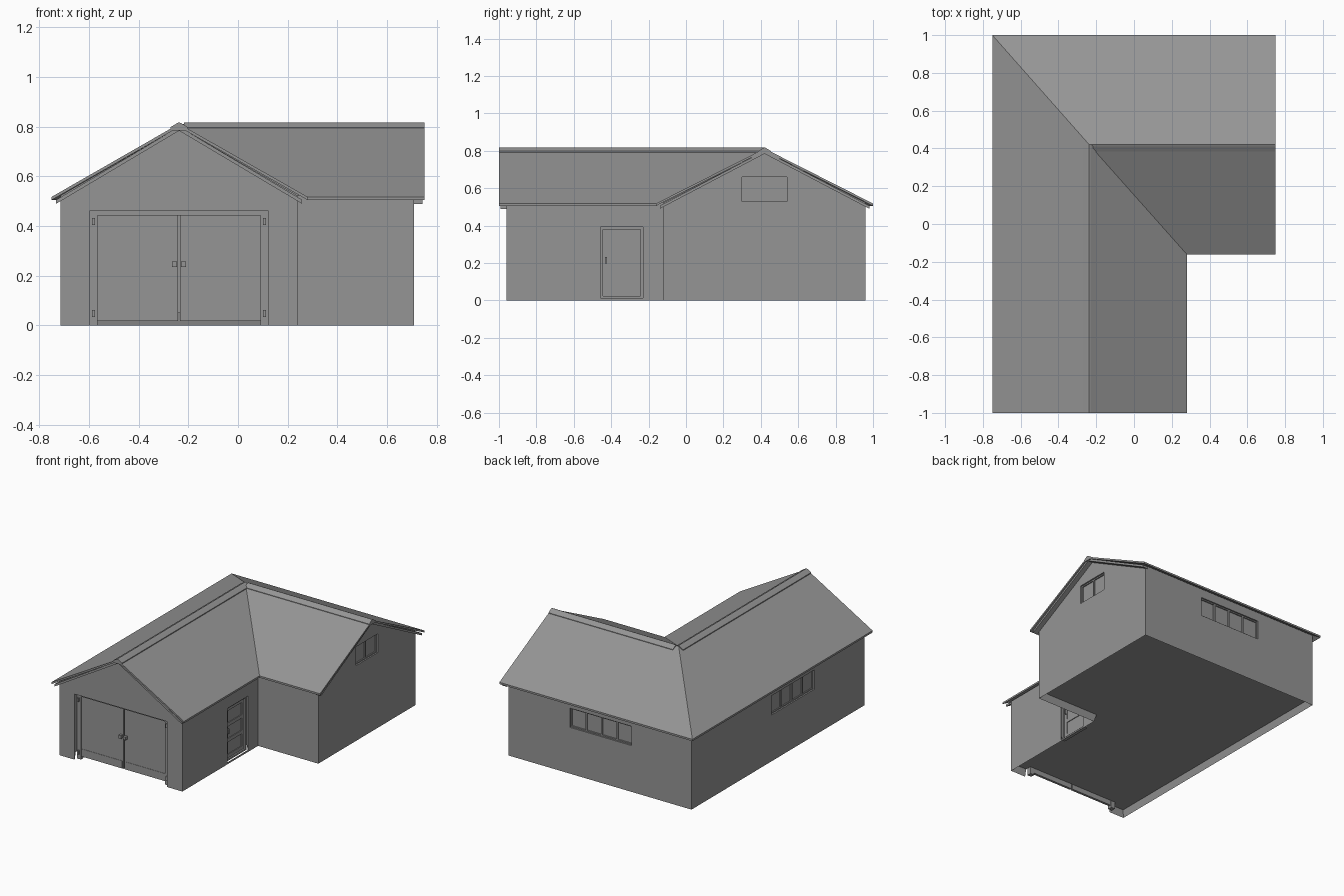
import bpy
import bmesh
from mathutils import Matrix, Vector

cube = bpy.data.objects.get("Cube")
if cube:
    bpy.data.objects.remove(cube, do_unlink=True)

grey = bpy.data.materials.new("plain_grey")
grey.use_nodes = True
colour = (0.3, 0.3, 0.3, 1)
grey.diffuse_color = colour
grey.node_tree.nodes["Principled BSDF"].inputs["Base Color"].default_value = colour

RIDGE_X, RIDGE_Y = -0.237, 0.42
EAVE, RIDGE, SHEET = 0.518, 0.812, 0.013


def finish(name, bm):
    bmesh.ops.recalc_face_normals(bm, faces=bm.faces[:])
    mesh = bpy.data.meshes.new(name)
    bm.to_mesh(mesh)
    bm.free()
    mesh.materials.append(grey)
    obj = bpy.data.objects.new(name, mesh)
    bpy.context.collection.objects.link(obj)
    return obj


def l_shape(left, wing, right, front, inner, back, eave, ridge):
    """Four slopes over an L-shaped plan, with a hip and a valley."""
    bm = bmesh.new()
    points = {
        "front_left": (left, front, eave), "front_peak": (RIDGE_X, front, ridge),
        "front_right": (wing, front, eave), "valley": (wing, inner, eave),
        "side_front": (right, inner, eave), "side_peak": (right, RIDGE_Y, ridge),
        "side_back": (right, back, eave), "hip": (left, back, eave),
        "centre": (RIDGE_X, RIDGE_Y, ridge)}
    v = {key: bm.verts.new(p) for key, p in points.items()}
    for keys in (("front_left", "front_peak", "centre", "hip"),
                 ("front_peak", "front_right", "valley", "centre"),
                 ("centre", "valley", "side_front", "side_peak"),
                 ("centre", "side_peak", "side_back", "hip")):
        bm.faces.new([v[k] for k in keys])
    return bm


def extrude_down(bm, drop=None):
    """Thicken by a vertical drop, or down to the ground."""
    kept = bmesh.ops.extrude_face_region(bm, geom=bm.faces[:], use_keep_orig=True)["geom"]
    for vert in [g for g in kept if isinstance(g, bmesh.types.BMVert)]:
        vert.co.z = vert.co.z - drop if drop else 0
    return [g for g in kept if isinstance(g, bmesh.types.BMFace)]


# Walls, with the floor raised inside the bottom rim
bm = l_shape(-0.715, 0.24, 0.708, -0.96, -0.12, 0.96, EAVE + 0.005, RIDGE - SHEET)
floor = extrude_down(bm)
bmesh.ops.recalc_face_normals(bm, faces=bm.faces[:])
bmesh.ops.inset_region(bm, faces=floor, thickness=0.012, use_even_offset=True)
for vert in {vert for f in floor for vert in f.verts}:
    vert.co.z = 0.05
walls = finish("walls", bm)

# Roof covering
bm = l_shape(-0.75, 0.28, 0.75, -1, -0.161, 1, EAVE, RIDGE)
extrude_down(bm, SHEET)
finish("roof_covering", bm)


def prism(name, along_x, profile, start, end):
    """Profile of (offset from the ridge, height) swept along the ridge."""
    bm = bmesh.new()
    face = bm.faces.new([
        bm.verts.new((start, RIDGE_Y + w, z) if along_x else (RIDGE_X + w, start, z))
        for w, z in profile])
    new = bmesh.ops.extrude_face_region(bm, geom=[face], use_keep_orig=True)["geom"]
    length = end - start
    bmesh.ops.translate(bm, vec=(length, 0, 0) if along_x else (0, length, 0),
                        verts=[g for g in new if isinstance(g, bmesh.types.BMVert)])
    finish(name, bm)


# Ridge caps
half = [(0.035, 0.785), (0.035, 0.798), (0.01, 0.8135)]
cap = [(-w, z) for w, z in half] + [(0, 0.818)] + half[::-1]
prism("ridge_cap_long", False, cap, -1, RIDGE_Y)
prism("ridge_cap_wing", True, cap, RIDGE_X + 0.02, 0.75)


# Boards under the roof edge at both gables
def gable_board(name, along_x, run_low, run_high, start, end):
    def edge(drop):
        low = EAVE - drop
        return [(-run_low, low), (0, RIDGE - drop), (run_high, low)]
    prism(name, along_x, edge(SHEET - 0.001) + edge(0.028)[::-1], start, end)


gable_board("front_gable_board", False, 0.495, 0.495, -0.992, -0.958)
gable_board("wing_gable_board", True, 0.56, 0.56, 0.706, 0.742)

# Each wall plane: horizontal axis, outward axis, position
X, Y, Z = Vector((1, 0, 0)), Vector((0, 1, 0)), Vector((0, 0, 1))
FRONT = (X, -Y, 0.96)
BACK = (X, Y, 0.96)
LEFT_SIDE = (Y, -X, 0.715)
YARD = (Y, X, 0.24)
GABLE = (Y, X, 0.708)


def add_box(bm, wall, u0, u1, z0, z1, d0, d1):
    """Box on a wall; d is measured outward from the wall face."""
    across, out, at = wall
    size = across * (u1 - u0) + out * (d1 - d0) + Z * (z1 - z0)
    centre = across * (u0 + u1) / 2 + out * (at + (d0 + d1) / 2) + Z * (z0 + z1) / 2
    scale = Matrix.Diagonal([abs(c) for c in size] + [1])
    bmesh.ops.create_cube(bm, size=1, matrix=Matrix.Translation(centre) @ scale)


def boxes(name, wall, *parts):
    bm = bmesh.new()
    for part in parts:
        add_box(bm, wall, *part)
    return finish(name, bm)


def frame(u0, u1, z0, z1, side, top, d0, d1, sill=True):
    parts = [(u0, u0 + side, z0, z1, d0, d1), (u1 - side, u1, z0, z1, d0, d1),
             (u0 + side, u1 - side, z1 - top, z1, d0, d1)]
    if sill:
        parts.append((u0 + side, u1 - side, z0, z0 + top, d0, d1))
    return parts


WINDOWS = (("back_window", BACK, -0.25, 0.23, 0.325, 0.46, 4),
           ("side_window", LEFT_SIDE, -0.405, 0.072, 0.325, 0.46, 4),
           ("gable_window", GABLE, 0.3, 0.54, 0.528, 0.66, 2))
GARAGE = (-0.597, 0.122, -0.01, 0.46)
DOOR = (-0.457, -0.23, 0.012, 0.392)

# Cut the openings
bm = bmesh.new()
for _, wall, u0, u1, z0, z1, _ in WINDOWS:
    add_box(bm, wall, u0, u1, z0, z1, -0.018, 0.02)
add_box(bm, FRONT, *GARAGE, -0.055, 0.02)
add_box(bm, YARD, *DOOR, -0.035, 0.02)
cutter = finish("opening_cutter", bm)
cutter.hide_render = True
cut = walls.modifiers.new("openings", "BOOLEAN")
cut.object = cutter
cut.solver = "EXACT"
bpy.context.view_layer.objects.active = walls
bpy.ops.object.modifier_apply(modifier=cut.name)
bpy.data.objects.remove(cutter, do_unlink=True)

# Window frames and glazing bars
for name, wall, u0, u1, z0, z1, panes in WINDOWS:
    step = (u1 - u0) / panes
    bars = [(u0 + i * step - 0.006, u0 + i * step + 0.006, z0, z1, -0.018, -0.01)
            for i in range(1, panes)]
    boxes(name + "_frame", wall, *frame(u0, u1, z0, z1, 0.008, 0.008, -0.018, -0.01), *bars)

# Garage doors: frame, two leaves with bottom rails, hinges and knobs
boxes("garage_frame", FRONT,
      *frame(-0.597, 0.122, 0, 0.46, 0.032, 0.018, -0.055, -0.024, False))
for side, label in ((-1, "right"), (1, "left")):
    def span(a, b):
        return sorted((RIDGE_X + side * a, RIDGE_X + side * b))
    boxes("garage_leaf_" + label, FRONT, (*span(0.004, 0.328), 0.018, 0.442, -0.05, -0.033),
          (*span(0.012, 0.32), 0.022, 0.072, -0.035, -0.031))
    boxes("garage_hinges_" + label, FRONT,
          *[(*span(0.338, 0.35), z, z + 0.028, -0.026, -0.014) for z in (0.035, 0.405)])
    boxes("garage_handle_" + label, FRONT, (*span(0.008, 0.028), 0.235, 0.257, -0.035, -0.012))

# Side door: frame, panelled leaf and handle
boxes("side_door_frame", YARD, *frame(*DOOR, 0.012, 0.012, -0.035, -0.012))
rails = [(-0.445, -0.242, z, z + 0.025, -0.03, -0.023) for z in (0.024, 0.135, 0.245, 0.355)]
stiles = [(u, u + 0.025, 0.024, 0.38, -0.03, -0.023) for u in (-0.445, -0.267)]
boxes("side_door_leaf", YARD, (-0.445, -0.242, 0.024, 0.38, -0.035, -0.028), *rails, *stiles)
boxes("side_door_handle", YARD, (-0.432, -0.422, 0.198, 0.232, -0.025, -0.01))
